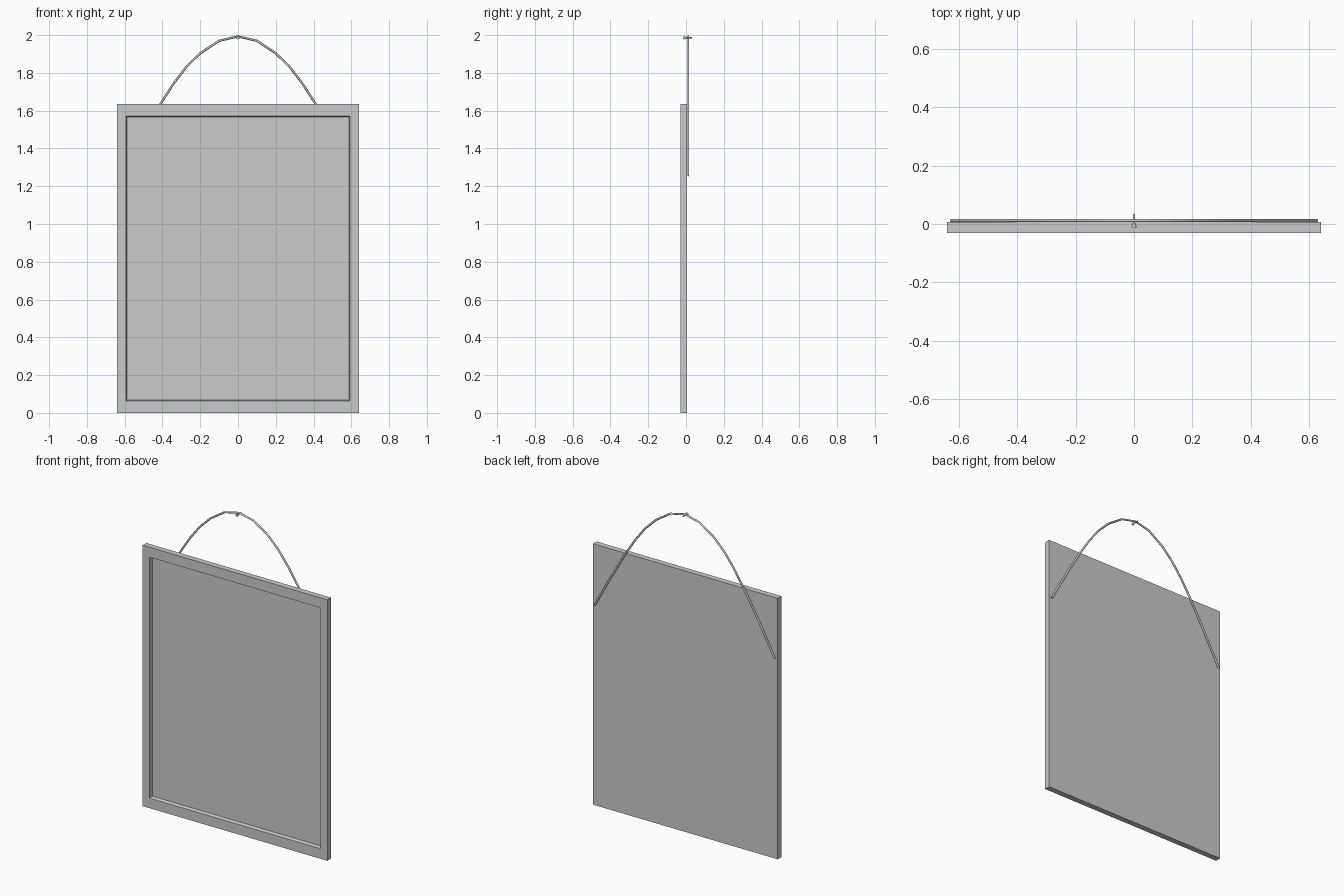
import bpy, bmesh, math
from mathutils import Vector

if "Cube" in bpy.data.objects:
    bpy.data.objects.remove(bpy.data.objects["Cube"])

YF, YB = -0.03, 0.006          # front and back planes of the frame
ZC, W, H = 0.8175, 0.64, 0.8175


def add_object(name, bm):
    bmesh.ops.recalc_face_normals(bm, faces=bm.faces)
    me = bpy.data.meshes.new(name)
    bm.to_mesh(me)
    bm.free()
    ob = bpy.data.objects.new(name, me)
    bpy.context.collection.objects.link(ob)
    return ob


def loft(name, rings, cap_start=True, cap_end=True):
    """Skin a list of equally sized vertex rings."""
    bm = bmesh.new()
    vs = [[bm.verts.new(p) for p in r] for r in rings]
    for a, b in zip(vs, vs[1:]):
        n = len(a)
        for i in range(n):
            bm.faces.new((a[i], a[(i + 1) % n], b[(i + 1) % n], b[i]))
    if cap_start:
        bm.faces.new(vs[0])
    if cap_end:
        bm.faces.new(vs[-1])
    return add_object(name, bm)


def rect(w, h, y):
    return [(sx * w, y, ZC + sz * h) for sx, sz in ((-1, -1), (1, -1), (1, 1), (-1, 1))]


def disc(r, y, z, n=10):
    return [(r * math.cos(2 * math.pi * i / n), y, z + r * math.sin(2 * math.pi * i / n))
            for i in range(n)]


# Frame and recessed picture: back, outer edge, front border, sloped inner lip, panel
loft("picture_frame", [rect(W, H, YB), rect(W, H, YF),
                       rect(W - 0.048, H - 0.063, YF), rect(W - 0.053, H - 0.068, -0.008)])

# Hanging wire: half of the path, mirrored, swept with a hexagonal section
half = [(0.625, 1.255), (0.51, 1.465), (0.41, 1.637), (0.34, 1.745), (0.275, 1.83),
        (0.2, 1.904), (0.1, 1.970)]
path = [Vector((-x, 0.012, z)) for x, z in half] + [Vector((0, 0.012, 1.993))]
path += [Vector((x, 0.012, z)) for x, z in reversed(half)]
rings = []
for i, p in enumerate(path):
    t = (path[min(i + 1, len(path) - 1)] - path[max(i - 1, 0)]).normalized()
    side = Vector((-t.z, 0, t.x))
    rings.append([p + 0.006 * (math.cos(a) * side + math.sin(a) * Vector((0, 1, 0)))
                  for a in (k * math.pi / 3 for k in range(6))])
loft("hanging_wire", rings)

# Nail: flat head in front, tapering into the shank
NZ = 1.986
loft("nail", [disc(0.009, -0.012, NZ), disc(0.009, -0.009, NZ), disc(0.004, 0.004, NZ),
              disc(0.004, 0.030, NZ), disc(0.001, 0.035, NZ)])

for ob in bpy.data.objects:
    ob.select_set(ob.name != "picture_frame")
    bpy.context.view_layer.objects.active = ob
bpy.ops.object.shade_smooth_by_angle(angle=math.radians(65))
